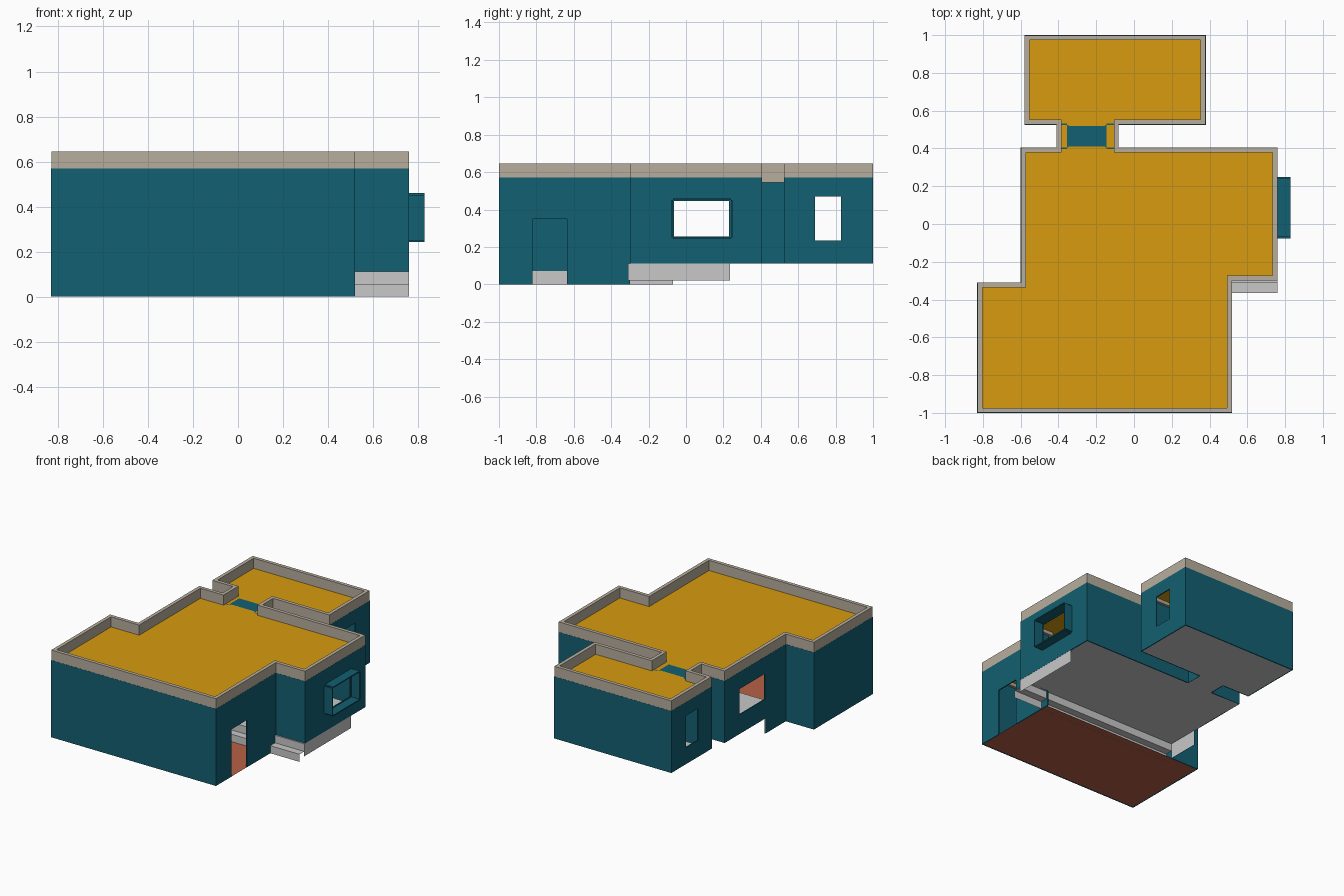
import bpy, bmesh
from mathutils import Vector

cube = bpy.data.objects.get("Cube")
if cube:
    bpy.data.objects.remove(cube, do_unlink=True)


def material(name, rgb):
    m = bpy.data.materials.new(name)
    m.use_nodes = True
    m.diffuse_color = (*rgb, 1)
    m.node_tree.nodes["Principled BSDF"].inputs["Base Color"].default_value = (*rgb, 1)
    return m


TEAL = material("teal", (0.006, 0.115, 0.165))
STONE = material("stone", (0.47, 0.42, 0.34))
OCHRE = material("ochre", (0.68, 0.33, 0.005))
GREY = material("light grey", (0.58, 0.58, 0.58))
CLAY = material("terracotta", (0.47, 0.12, 0.06))

ROOF, TOP, STOREY, THICK = 0.57, 0.645, 0.112, 0.008


def make(name, faces, mat, solid=0):
    """Object from a list of faces, each a list of points."""
    bm = bmesh.new()
    for f in faces:
        bm.faces.new([bm.verts.new(p) for p in f])
    if not solid:
        bmesh.ops.remove_doubles(bm, verts=bm.verts, dist=0.0001)
    mesh = bpy.data.meshes.new(name)
    bm.to_mesh(mesh)
    bm.free()
    mesh.materials.append(mat)
    ob = bpy.data.objects.new(name, mesh)
    bpy.context.collection.objects.link(ob)
    if solid:
        mod = ob.modifiers.new("thickness", "SOLIDIFY")
        mod.thickness = solid
        mod.offset = -1
    return ob


def flat(points, z):
    return [(x, y, z) for x, y in points]


def rect(x0, x1, y0, y1):
    return [(x0, y0), (x1, y0), (x1, y1), (x0, y1)]


def upright(a, b, z0, z1):
    return [(*a, z0), (*b, z0), (*b, z1), (*a, z1)]


def panel(a, b, z0, z1, hole=None):
    """Upright wall from a to b; hole is (y0, y1, z0, z1) on a wall along y."""
    if not hole:
        return [upright(a, b, z0, z1)]
    h0, h1, low, high = hole
    if a[1] > b[1]:
        h0, h1 = h1, h0
    p, q = (a[0], h0), (a[0], h1)
    faces = [upright(a, p, z0, z1), upright(q, b, z0, z1), upright(p, q, high, z1)]
    if low > z0:
        faces.append(upright(p, q, z0, low))
    return faces


def inset(points, d):
    """Move every side of a counter-clockwise outline inward by d."""
    out = []
    for i, p in enumerate(points):
        p = Vector(p)
        e = (p - Vector(points[i - 1])).normalized()
        f = (Vector(points[(i + 1) % len(points)]) - p).normalized()
        out.append(tuple(p + d * (Vector((-e.y, e.x)) + Vector((-f.y, f.x)))))
    return out


# Plan: front hall, raised middle room, back room
def plan(neck_left, neck_right):
    return [(-0.83, -1), (0.52, -1), (0.52, -0.3), (0.76, -0.3), (0.76, 0.405),
            (neck_right, 0.405), (neck_right, 0.525), (0.38, 0.525), (0.38, 1),
            (-0.58, 1), (-0.58, 0.525), (neck_left, 0.525), (neck_left, 0.405),
            (-0.6, 0.405), (-0.6, -0.31), (-0.83, -0.31)]


wall_plan = plan(-0.355, -0.145)
roof_plan = plan(-0.41, -0.08)

# Outer walls with door and windows
bay = (-0.065, 0.23, 0.255, 0.445)
small = (0.69, 0.83, 0.235, 0.47)
holes = {1: (-0.82, -0.635, 0, 0.35), 3: bay, 7: small, 9: small, 13: bay}
ground_sides = (0, 1, 14, 15)
faces = []
for i, a in enumerate(wall_plan):
    b = wall_plan[(i + 1) % len(wall_plan)]
    faces += panel(a, b, 0 if i in ground_sides else STOREY, ROOF, holes.get(i))
make("walls", faces, TEAL, THICK)

# Wall below the raised floor beside the inner steps
make("step_side_wall", [upright((-0.6, -0.07), (-0.6, -0.31), 0, STOREY)], TEAL)
make("step_side_lining", [upright((-0.594, -0.07), (-0.594, -0.31), 0, STOREY)], GREY)
make("raised_floor_skirt", [upright((0.759, -0.31), (0.759, 0.235), 0.02, STOREY)], GREY)
make("hall_skirting", [upright((-0.82, -0.31), (-0.82, -0.99), 0, 0.07)], GREY)

# Passage top showing through the roof
make("passage_top", [flat(rect(-0.355, -0.145, 0.41, 0.52), ROOF + 0.004)], TEAL)

# Projecting window surround: an open box
ring = [(-0.07, 0.25), (0.24, 0.25), (0.24, 0.452), (-0.07, 0.452)]
sides = []
for i, (y, z) in enumerate(ring):
    y2, z2 = ring[(i + 1) % 4]
    sides.append([(0.76, y, z), (0.76, y2, z2), (0.828, y2, z2), (0.828, y, z)])
surround = make("window_surround", [s[::-1] for s in sides], TEAL, THICK)

# Roof and parapet
make("roof", [flat(inset(roof_plan, 0.01), ROOF)], OCHRE)
outer = inset(roof_plan, 0.001)
inner = inset(roof_plan, 0.027)
faces = []
for i in range(len(outer)):
    j = (i + 1) % len(outer)
    faces.append(upright(outer[i], outer[j], 0.545, TOP))
    faces.append(upright(inner[j], inner[i], 0.545, TOP))
    for z, order in ((TOP, 1), (0.545, -1)):
        faces.append(flat([outer[i], outer[j], inner[j], inner[i]], z)[::order])
make("parapet", faces, STONE)

# Floors
make("hall_floor", [flat(rect(-0.83, 0.52, -1, -0.31), 0.001)], CLAY)
make("raised_floor", [flat(r, STOREY) for r in (
    rect(-0.6, 0.76, -0.31, 0.405), rect(-0.355, -0.145, 0.405, 0.525),
    rect(-0.58, 0.38, 0.525, 1))], GREY)

# Steps up to the middle room, folded from one strip
profile = [(-0.365, 0), (-0.365, 0.056), (-0.31, 0.056), (-0.31, STOREY)]
make("steps", [[(-0.595, *p), (0.76, *p), (0.76, *q), (-0.595, *q)]
               for p, q in zip(profile, profile[1:])], GREY)
